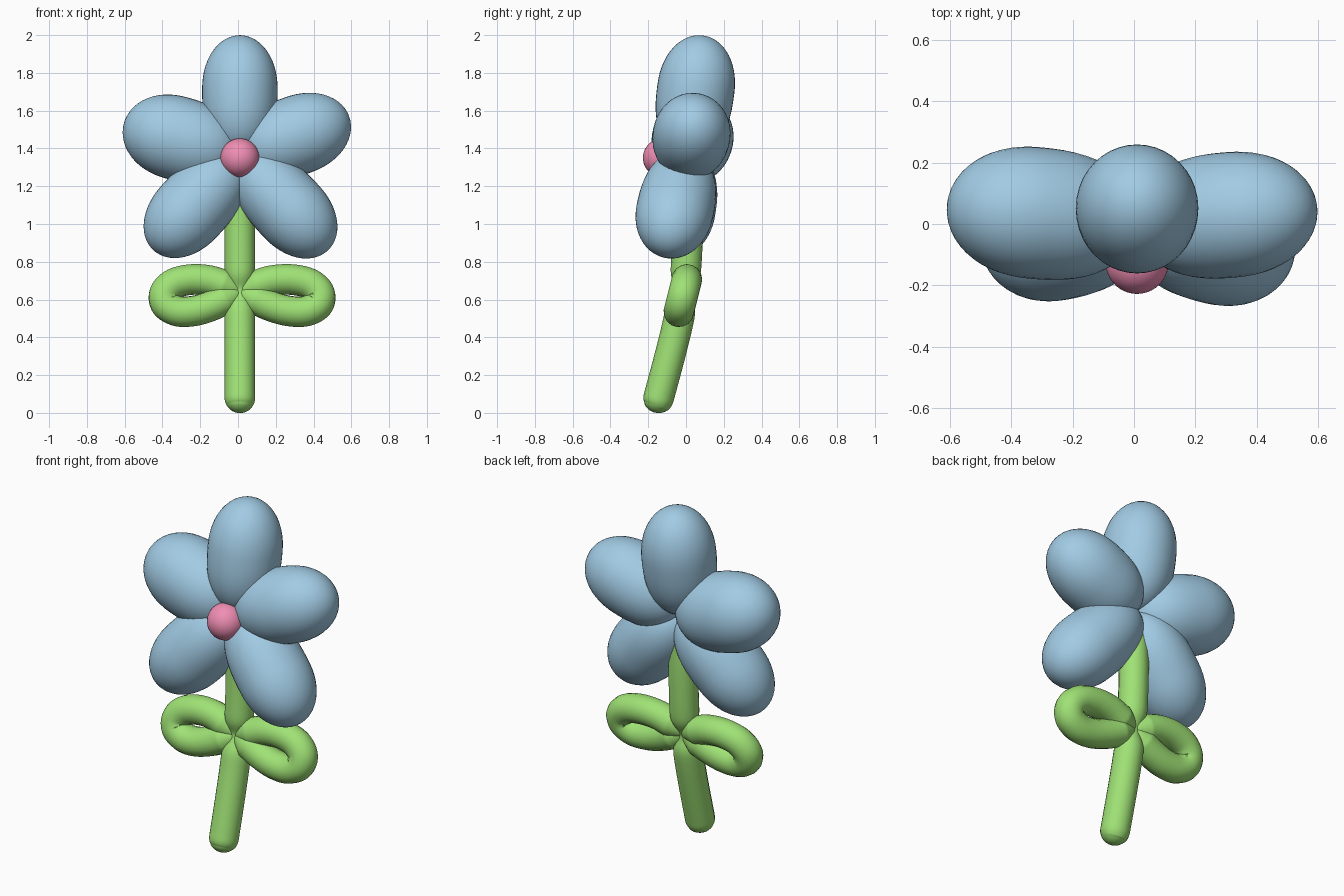
import bpy, bmesh, math
from mathutils import Vector

if "Cube" in bpy.data.objects:
    bpy.data.objects.remove(bpy.data.objects["Cube"])


def material(name, rgb):
    m = bpy.data.materials.new(name)
    m.diffuse_color = (*rgb, 1)
    m.use_nodes = True
    m.node_tree.nodes["Principled BSDF"].inputs["Base Color"].default_value = m.diffuse_color
    return m


GREEN = material("green", (0.35, 0.76, 0.18))
BLUE = material("blue", (0.36, 0.6, 0.78))
PINK = material("pink", (0.87, 0.27, 0.45))
CX = 0.01


def ball(name, mat, shape):
    """UV sphere whose vertices are moved by the function shape."""
    bm = bmesh.new()
    bmesh.ops.create_uvsphere(bm, u_segments=40, v_segments=28, radius=1)
    for v in bm.verts:
        v.co = shape(v.co.copy())
    for f in bm.faces:
        f.smooth = True
    me = bpy.data.meshes.new(name)
    bm.to_mesh(me)
    bm.free()
    me.materials.append(mat)
    ob = bpy.data.objects.new(name, me)
    bpy.context.collection.objects.link(ob)
    return ob


def petal(name, tip, width, depth, cap=0.29):
    """Plump balloon from the flower centre to the tip, fattest near the tip."""
    base = Vector((CX, 0.005, 1.36))
    axis = Vector(tip) - base
    back = axis.length - cap
    axis.normalize()
    side = axis.cross(Vector((0, 1, 0))).normalized()
    out = side.cross(axis)

    def shape(p):
        z = max(-1, min(1, p.z))
        flat = math.hypot(p.x, p.y)
        plump = math.sqrt(max(0, 1 - abs(z) ** (2.15 if z > 0 else 2.6)))
        k = plump / flat if flat > 1e-4 else 0
        along = back + z * (cap if z > 0 else back)
        return base + axis * along + (side * p.x * width + out * p.y * depth) * k
    return ball(name, BLUE, shape)


def smooth_path(pts, n=10):
    """Catmull-Rom samples through the points."""
    p = [Vector(q) for q in pts]
    p = [2 * p[0] - p[1]] + p + [2 * p[-1] - p[-2]]
    res = []
    for a, b, c, d in zip(p, p[1:], p[2:], p[3:]):
        for i in range(n):
            t = i / n
            res.append(0.5 * (2 * b + (c - a) * t + (2 * a - 5 * b + 4 * c - d) * t * t
                              + (3 * b - a - 3 * c + d) * t ** 3))
    return res + [p[-2]]


def tube(name, pts, radius):
    """Tube along a path; radius is a function of (point, distance to nearest end)."""
    path = smooth_path(pts)
    dist = [0]
    for a, b in zip(path, path[1:]):
        dist.append(dist[-1] + (b - a).length)
    cu = bpy.data.curves.new(name, 'CURVE')
    cu.dimensions = '3D'
    cu.bevel_depth = 1
    cu.bevel_resolution = 6
    cu.use_fill_caps = True
    sp = cu.splines.new('POLY')
    sp.points.add(len(path) - 1)
    for q, co, s in zip(sp.points, path, dist):
        q.co = (*co, 1)
        q.radius = radius(co, min(s, dist[-1] - s))
    sp.use_smooth = True
    cu.materials.append(GREEN)
    ob = bpy.data.objects.new(name, cu)
    bpy.context.collection.objects.link(ob)
    bpy.ops.object.select_all(action='DESELECT')
    ob.select_set(True)
    bpy.context.view_layer.objects.active = ob
    bpy.ops.object.convert(target='MESH')
    bpy.ops.object.shade_smooth()
    return ob


# petals
petal("top_petal", (0.01, 0.09, 1.998), 0.2, 0.205)
petal("left_side_petal", (-0.603, 0.062, 1.535), 0.222, 0.215)
petal("right_side_petal", (0.588, 0.052, 1.57), 0.21, 0.205)
petal("left_lower_petal", (-0.447, -0.085, 0.862), 0.2, 0.203)
petal("right_lower_petal", (0.474, -0.105, 0.861), 0.2, 0.205)

# flower centre
ball("flower_centre", PINK, lambda p: p * 0.103 + Vector((CX, -0.125, 1.35)))

# stem with round ends, pinched where the leaves are twisted on
R = 0.081


def stem_radius(co, s):
    r = R - 0.035 * math.exp(-((co.z - 0.64) / 0.06) ** 2)
    return r if s >= R else max(0.001, math.sqrt(R * R - (R - s) ** 2))


stem_yz = [(-0.168, 0.002), (-0.16, 0.03), (-0.145, 0.08), (-0.086, 0.3), (-0.042, 0.48),
           (-0.013, 0.64), (0.002, 0.8), (0.01, 1.0), (0.01, 1.15), (0.006, 1.24),
           (0.003, 1.28), (0.0, 1.31)]
tube("stem", [(CX, y, z) for y, z in stem_yz], stem_radius)

# looped leaves, pinched at the stem
leaf_xz = [(0, 0.64), (0.08, 0.672), (0.17, 0.7), (0.27, 0.706), (0.36, 0.688),
           (0.412, 0.65), (0.426, 0.608), (0.405, 0.565), (0.34, 0.537), (0.25, 0.541),
           (0.16, 0.567), (0.08, 0.603), (0, 0.64)]
for name, sx in (("left_leaf", -0.945), ("right_leaf", 1)):
    tube(name, [(CX + sx * x, -0.016 + (z - 0.623) * 0.25, z) for x, z in leaf_xz],
         lambda co, s: 0.035 + 0.046 * min(1, s / 0.09) ** 0.7)
